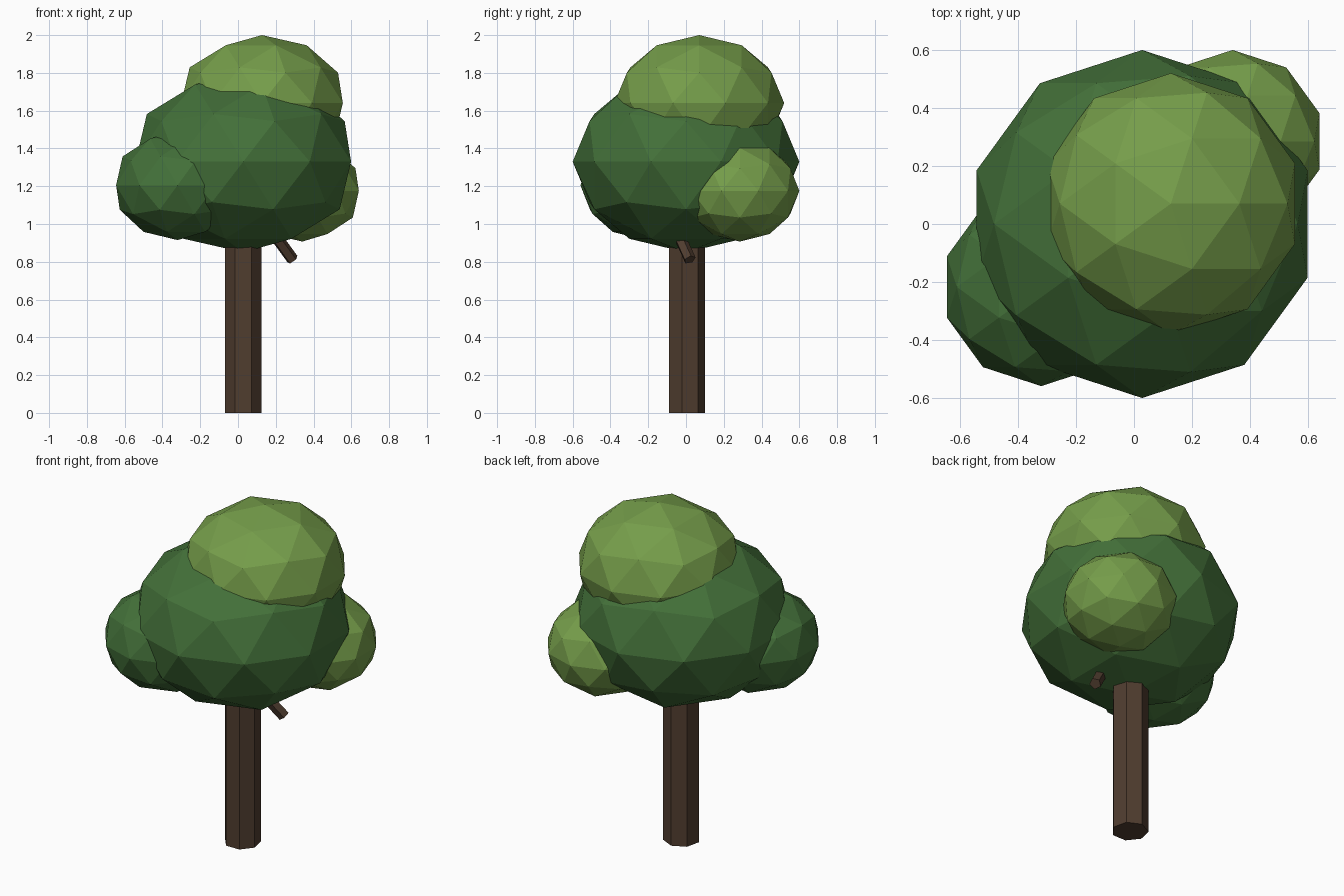
import bpy
from mathutils import Vector

if "Cube" in bpy.data.objects:
    bpy.data.objects.remove(bpy.data.objects["Cube"])


def material(name, rgb):
    lin = [((c / 255 + 0.055) / 1.055) ** 2.4 for c in rgb]
    m = bpy.data.materials.new(name)
    m.diffuse_color = (*lin, 1)
    m.use_nodes = True
    m.node_tree.nodes["Principled BSDF"].inputs["Base Color"].default_value = m.diffuse_color
    return m


dark_leaf = material("dark green leaves", (67, 112, 57))
light_leaf = material("light green leaves", (117, 157, 74))
bark = material("brown bark", (80, 61, 47))


def finish(name, mat):
    ob = bpy.context.object
    ob.name = name
    ob.data.materials.append(mat)
    return ob


def leaf_ball(name, centre, radius, half_height, mat):
    bpy.ops.mesh.primitive_ico_sphere_add(subdivisions=2, radius=1, location=centre)
    finish(name, mat).scale = (radius, radius, half_height)


def limb(name, start, end, radius, sides):
    a, b = Vector(start), Vector(end)
    bpy.ops.mesh.primitive_cylinder_add(vertices=sides, radius=radius,
                                        depth=(b - a).length, location=(a + b) / 2)
    ob = finish(name, bark)
    ob.rotation_euler = Vector((0, 0, 1)).rotation_difference(b - a).to_euler()


# Trunk and the small branch stub that pokes out under the crown
limb("trunk", (0.028, 0, 0), (0.028, 0, 1.1), 0.1, 7)
limb("branch", (0.289, 0.02, 0.811), (0.13, -0.08, 1.03), 0.033, 5)

# Crown
leaf_ball("main_crown", (0.028, 0, 1.33), 0.6, 0.48, dark_leaf)
leaf_ball("top_crown", (0.127, 0.07, 1.64), 0.45, 0.36, light_leaf)
leaf_ball("left_crown", (-0.32, -0.217, 1.205), 0.342, 0.29, dark_leaf)
leaf_ball("right_crown", (0.34, 0.285, 1.175), 0.315, 0.268, light_leaf)
